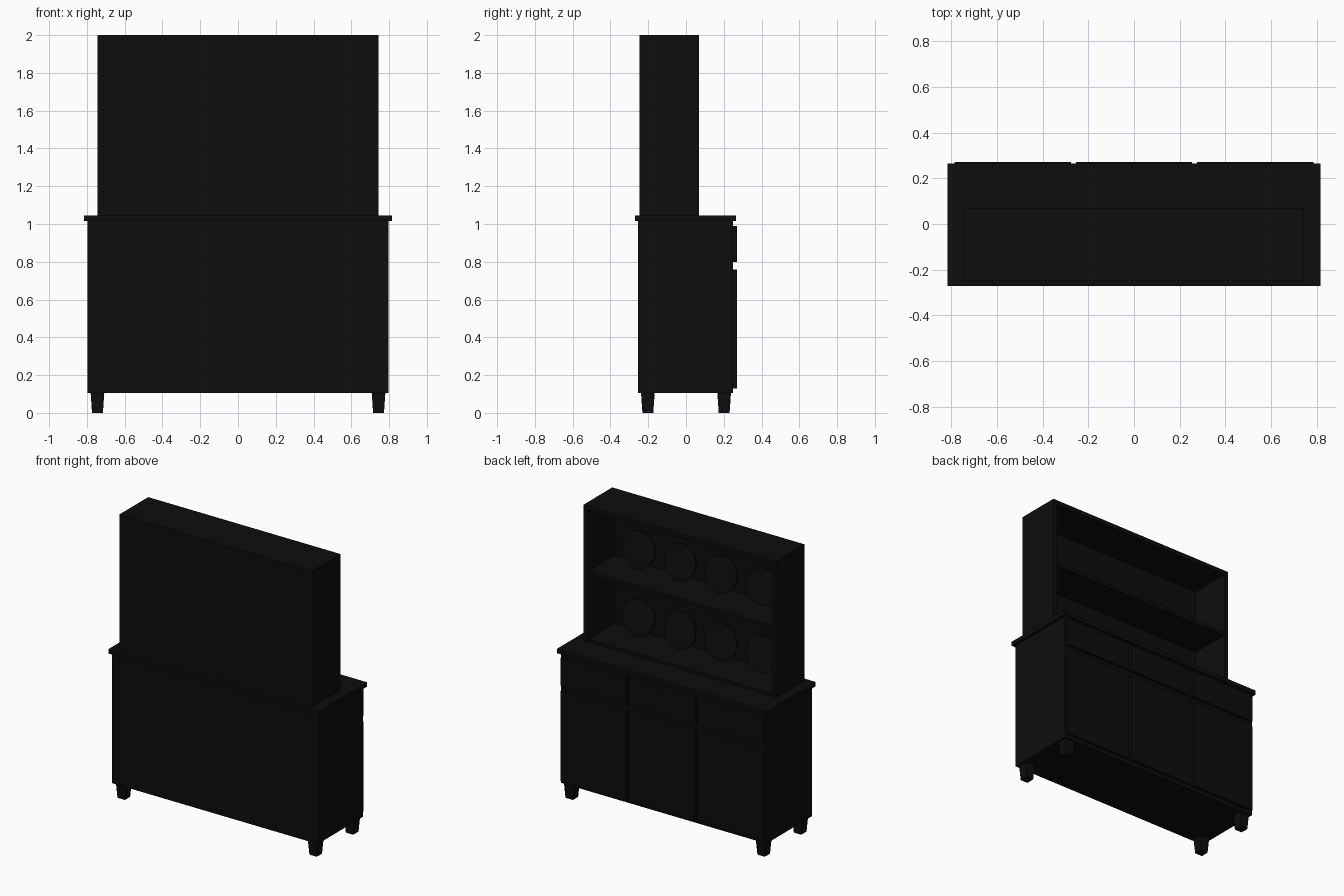
import bpy, bmesh, math
from mathutils import Matrix

if "Cube" in bpy.data.objects:
    bpy.data.objects.remove(bpy.data.objects["Cube"])


def material(name, v):
    m = bpy.data.materials.new(name)
    m.diffuse_color = (v, v, v, 1)
    m.use_nodes = True
    m.node_tree.nodes["Principled BSDF"].inputs["Base Color"].default_value = m.diffuse_color
    return m


black = material("black paint", 0.004)


def finish(name, bm):
    me = bpy.data.meshes.new(name)
    bmesh.ops.recalc_face_normals(bm, faces=bm.faces)
    bm.to_mesh(me)
    bm.free()
    me.materials.append(black)
    ob = bpy.data.objects.new(name, me)
    bpy.context.collection.objects.link(ob)
    return ob


def box(name, x0, x1, y0, y1, z0, z1, taper=1.0):
    """Box from its limits; taper shrinks the lower end."""
    bm = bmesh.new()
    bmesh.ops.create_cube(bm, size=1)
    for v in bm.verts:
        k = taper if v.co.z < 0 else 1.0
        v.co.x = (x0 + x1) / 2 + v.co.x * k * (x1 - x0)
        v.co.y = (y0 + y1) / 2 + v.co.y * k * (y1 - y0)
        v.co.z = (z0 + z1) / 2 + v.co.z * (z1 - z0)
    return finish(name, bm)


# Lower cabinet and counter
box("cabinet_body", -0.797, 0.797, -0.255, 0.248, 0.105, 1.015)
box("counter_top", -0.816, 0.816, -0.271, 0.265, 1.015, 1.045)

# Tapered legs
for sx in (-1, 1):
    for sy in (-1, 1):
        x, y = sx * 0.744, sy * 0.202
        box("leg", x - 0.036, x + 0.036, y - 0.036, y + 0.036, 0, 0.105, 0.8)

# Drawer and door fronts, facing +y
for i in (-1, 0, 1):
    x = i * 0.53
    box("drawer_front", x - 0.255, x + 0.255, 0.248, 0.271, 0.80, 0.99)
    box("door_front", x - 0.255, x + 0.255, 0.248, 0.271, 0.13, 0.76)

# Open upper hutch
for sx in (-1, 1):
    x = sx * 0.73
    box("hutch_side", x - 0.015, x + 0.015, -0.247, 0.069, 1.045, 2.0)
box("hutch_top", -0.715, 0.715, -0.247, 0.069, 1.97, 2.0)
box("hutch_back", -0.715, 0.715, -0.247, -0.227, 1.045, 1.97)
box("hutch_bottom", -0.715, 0.715, -0.227, 0.065, 1.045, 1.065)
box("shelf", -0.715, 0.715, -0.227, 0.062, 1.515, 1.54)

# Display plates leaning on the back
for z in (1.19, 1.665):
    for x in (-0.48, -0.16, 0.16, 0.48):
        bm = bmesh.new()
        bmesh.ops.create_cone(bm, cap_ends=True, segments=32,
                              radius1=0.122, radius2=0.122, depth=0.015)
        m = Matrix.Translation((x, -0.165, z)) @ Matrix.Rotation(math.radians(90 + 12), 4, 'X')
        bmesh.ops.transform(bm, matrix=m, verts=bm.verts)
        finish("plate", bm)
